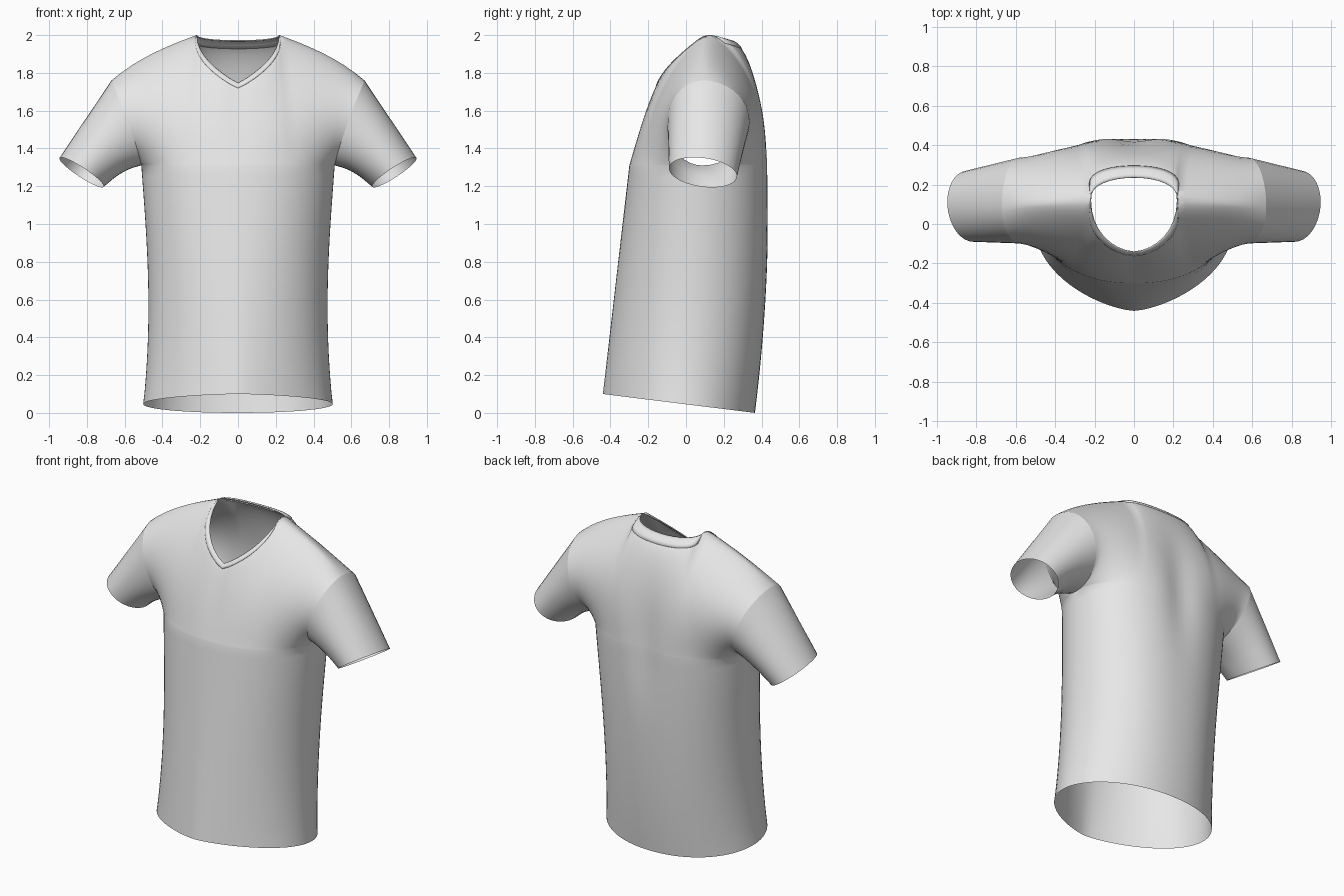
import bpy, bmesh
from math import sin, cos, pi, exp, radians, sqrt

cube = bpy.data.objects.get("Cube")
if cube:
    bpy.data.objects.remove(cube, do_unlink=True)

fabric = bpy.data.materials.new("light_grey_fabric")
fabric.use_nodes = True
colour = (0.8, 0.8, 0.8, 1)
fabric.diffuse_color = colour
fabric.node_tree.nodes["Principled BSDF"].inputs["Base Color"].default_value = colour

ARMPIT = 1.31     # height where the armholes begin
NECK = 0.4        # share of each half panel taken by the neckline
COLS, LOW, UP, SLEEVE = 20, 22, 18, 12


def mix(a, b, t):
    return a + (b - a) * t


def section(s, front, h):
    """Point (x, y) on the body below the armpits, h from hem to armpit."""
    u = sin(s * pi / 2)
    width = mix(0.502, 0.512, h) - 0.032 * sin(pi * h ** 0.85)
    side = mix(-0.01, 0.085, h)
    if front:
        depth, power = mix(-0.44, -0.30, h), mix(1.5, 2.3, h)
    else:
        depth, power = 0.365 + 0.075 * (1 - (1 - h) ** 2.2), mix(2.1, 2.6, h)
    return width * u, side + (depth - side) * sqrt(max(0, 1 - u ** power))


def top_edge(s, front):
    """Neckline near the middle, then the shoulder seam."""
    if s > NECK:
        k = (s - NECK) / (1 - NECK)
        return 0.22 + 0.45 * k, 0.12 - 0.03 * k, 2 - 0.17 * k - 0.07 * k ** 3
    k = s / NECK
    x = 0.22 * sin(k * pi / 2)
    if front:
        return x, -0.14 + 0.26 * k ** 1.7, 1.745 + 0.255 * k ** 1.15
    return x, 0.12 + 0.115 * max(0, cos(k * pi / 2)) ** 0.8, 1.97 + 0.03 * k * k


def body(s, front, v):
    """Point on a body panel; v is 0 at the hem, 1 at the armpit, 2 on top."""
    sign, s = (-1 if s < 0 else 1), abs(s)
    if v <= 1:
        x, y = section(s, front, v)
        hem = 0.1 - 0.124 * (section(s, front, 0)[1] + 0.44)
        z = mix(hem, ARMPIT, v)
    else:
        q = v - 1
        f = (1 - cos(pi * q)) / 2
        bx, by = section(s, front, 1)
        tx, ty, tz = top_edge(s, front)
        straight = mix(0.8, 0.5, min(1, s / NECK)) if front else 0.2
        g = straight * f + (1 - straight) * (1 - sqrt(max(0, 1 - f * f)))
        swell = s * s * max(0, sin(pi * q)) ** (1 + 3 * (1 - s))
        x = mix(bx, tx, f ** 1.2)
        y = mix(by, ty, g) + swell * (-0.185 if front else 0.25)
        z = mix(ARMPIT, tz, f)
    if not front:   # hollow along the spine
        y -= 0.025 * exp(-(x / 0.1) ** 2 - ((z - 1.35) / 0.3) ** 2)
    return sign * x, y, z


def cuff(q, front):
    """Sleeve opening, q from its underside to its top."""
    a = pi * (1 - q)
    c, d = cos(a), sin(a) * (-1 if front else 1)
    return (0.828 + 0.117 * c + 0.014 * d, 0.09 + 0.18 * d,
            1.273 + 0.077 * c - 0.021 * d)


def make(name, grids):
    """Join grids of points into one smooth mesh."""
    bm = bmesh.new()
    for rows in grids:
        vs = [[bm.verts.new(p) for p in row] for row in rows]
        for a, b in zip(vs, vs[1:]):
            for i in range(len(a) - 1):
                bm.faces.new((a[i], a[i + 1], b[i + 1], b[i]))
    bmesh.ops.remove_doubles(bm, verts=bm.verts, dist=0.0005)
    mesh = bpy.data.meshes.new(name)
    bm.to_mesh(mesh)
    bm.free()
    mesh.materials.append(fabric)
    obj = bpy.data.objects.new(name, mesh)
    bpy.context.collection.objects.link(obj)
    bpy.ops.object.select_all(action="DESELECT")
    obj.select_set(True)
    bpy.context.view_layer.objects.active = obj
    bpy.ops.object.shade_smooth_by_angle(angle=radians(60))
    return obj


def panels(cols, heights):
    """Front and back panels, both facing outwards."""
    span = [i / COLS for i in range(-cols, cols + 1)]
    return [[[body(s if front else -s, front, v) for s in span] for v in heights]
            for front in (True, False)]


# Body, open at the hem, neck and armholes
heights = [i / LOW for i in range(LOW)] + [1 + i / UP for i in range(UP + 1)]
make("shirt_body", panels(COLS, heights))

# Thin band around the neckline
band = make("neck_band", panels(round(COLS * NECK), [1.84, 1.88, 1.92, 1.96, 2]))
thick = band.modifiers.new("thickness", "SOLIDIFY")
thick.thickness, thick.offset = 0.006, 0

# Sleeves from the armholes to the cuffs
ring = [(i / UP, False) for i in range(UP + 1)]
ring += [(q, True) for q, _ in reversed(ring[:-1])]
for name, sign in (("left_sleeve", 1), ("right_sleeve", -1)):
    rows = []
    for j in range(SLEEVE + 1):
        r = j / SLEEVE
        row = []
        for q, front in ring[::sign]:
            x, y, z = (mix(a, b, r) for a, b in zip(body(1, front, 1 + q), cuff(q, front)))
            lift = 0.02 * sin(pi * r) * (1 - q) ** 2
            row.append((sign * x, y, z + lift))
        rows.append(row)
    make(name, [rows])
